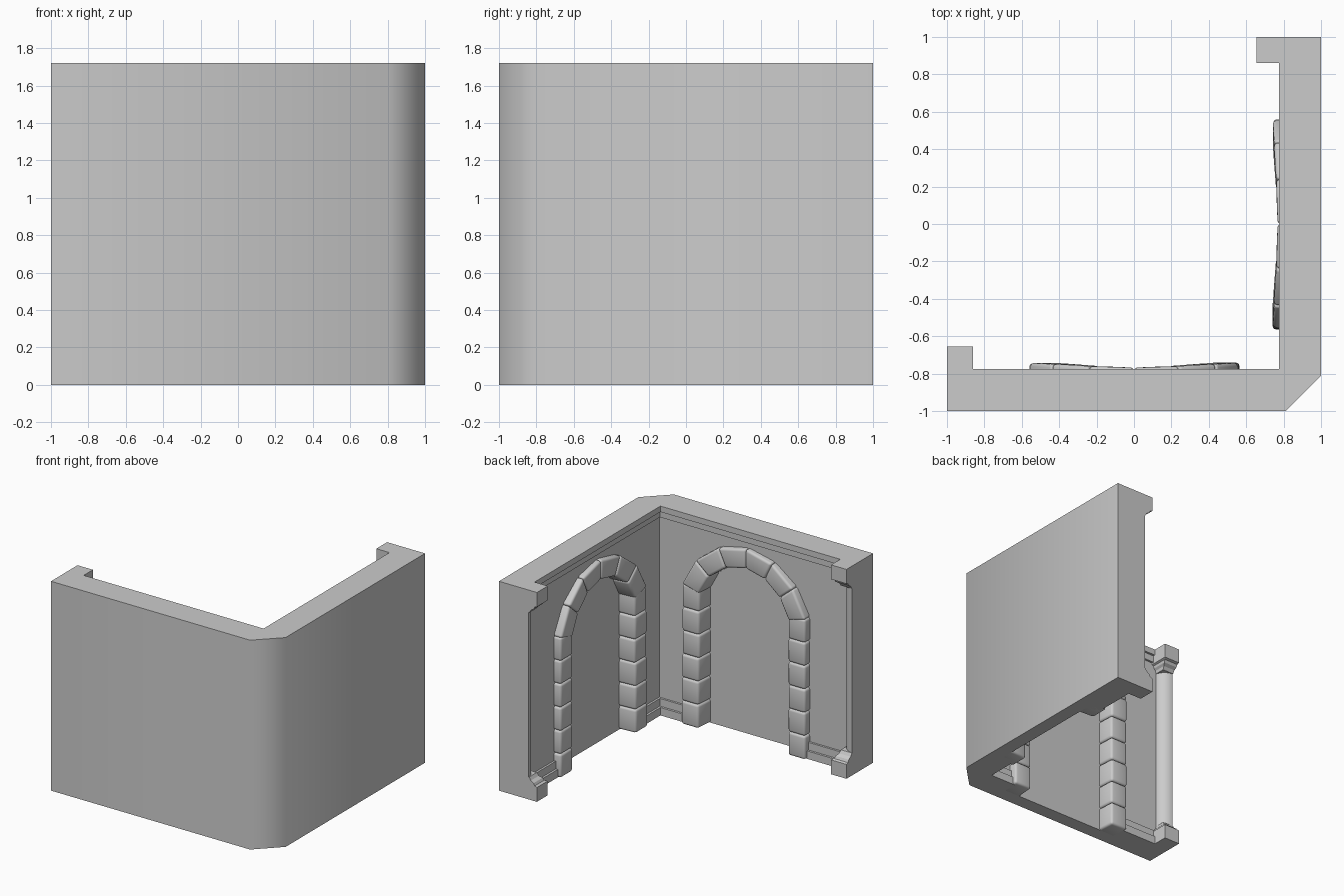
import bpy, bmesh, math, random
from math import sin, cos, radians

if "Cube" in bpy.data.objects:
    bpy.data.objects.remove(bpy.data.objects["Cube"])

random.seed(4)
H = 1.72        # wall height
FACE = 0.81     # distance of the recessed inner wall face from the centre
NICHE = 0.885   # distance of the deeper panel inside each arch


def smooth_by(ob, angle):
    bpy.ops.object.select_all(action='DESELECT')
    ob.select_set(True)
    bpy.context.view_layer.objects.active = ob
    bpy.ops.object.shade_smooth_by_angle(angle=radians(angle))


def loft(name, rings, smooth=None, bevel=0):
    """Skin equal-length rings of points into one closed solid."""
    bm = bmesh.new()
    loops = [[bm.verts.new(p) for p in ring] for ring in rings]
    n = len(rings[0])
    for a, b in zip(loops, loops[1:]):
        for i in range(n):
            j = (i + 1) % n
            bm.faces.new((a[i], a[j], b[j], b[i]))
    bm.faces.new(loops[0])
    bm.faces.new(loops[-1])
    bmesh.ops.recalc_face_normals(bm, faces=bm.faces)
    if bevel:
        bmesh.ops.bevel(bm, geom=list(bm.edges), offset=bevel, segments=3,
                        profile=0.5, affect='EDGES')
    me = bpy.data.meshes.new(name)
    bm.to_mesh(me)
    bm.free()
    ob = bpy.data.objects.new(name, me)
    bpy.context.collection.objects.link(ob)
    if smooth:
        smooth_by(ob, smooth)
    return ob


def both(name, rings, **kw):
    """Build a part on the front wall and its reflection on the right wall."""
    return (loft("front_" + name, rings, **kw),
            loft("right_" + name, [[(-y, -x, z) for x, y, z in r] for r in rings], **kw))


# L-shaped wall with chamfered outer corner
plan = [(-1, -1), (0.81, -1), (1, -0.81), (1, 1), (FACE, 1), (FACE, -FACE), (-1, -FACE)]
wall = loft("wall", [[(x, y, z) for x, y in plan] for z in (0, H)])

# Arched niches cut into the wall behind the stones
CZ = 0.99
arch = [(0.5, -0.1)] + [(0.5 * cos(radians(a)), CZ + 0.5 * sin(radians(a)))
                        for a in range(0, 181, 15)] + [(-0.5, -0.1)]
for cutter in both("niche_cutter", [[(x, y, z) for x, z in arch] for y in (-NICHE, -0.7)]):
    cutter.hide_render = True
    bpy.context.view_layer.objects.active = wall
    mod = wall.modifiers.new("niche", 'BOOLEAN')
    mod.operation, mod.object, mod.solver = 'DIFFERENCE', cutter, 'EXACT'
    bpy.ops.object.modifier_apply(modifier=mod.name)
    bpy.data.objects.remove(cutter)
smooth_by(wall, 50)


def moulding(name, profile, x0, x1=None):
    """Strip along the wall; x1=None runs it into the mitred corner."""
    both(name, [[(x0, -d, z) for d, z in profile],
                [(d if x1 is None else x1, -d, z) for d, z in profile]])


# Cornice and skirting (skirting stops at the arch)
cornice = [(0.83, H), (0.775, H), (0.775, 1.672), (0.793, 1.672),
           (0.793, 1.617), (0.83, 1.617)]
skirting = [(0.83, 0), (0.775, 0), (0.775, 0.065), (0.793, 0.065),
            (0.793, 0.128), (0.83, 0.128)]
moulding("cornice", cornice, -1)
moulding("skirting_inner", skirting, 0.52)
moulding("skirting_outer", skirting, -1, -0.52)


def stone(name, ends):
    """ends: two joints, each (outer, front inner, back inner, protrusion)."""
    rings = []
    for o, f, b, p in ends:
        back, front = -NICHE - 0.02, -FACE + p
        rings.append([(o[0], back, o[1]), (o[0], front, o[1]),
                      (f[0], front, f[1]), (b[0], back, b[1])])
    both(name, rings, smooth=40, bevel=0.019)


# Stone arches: straight jambs, then curved voussoirs
JAMB, ROWS, ARCS, A0 = 1.15, 6, 3, 16
for s in (-1, 1):
    for i in range(ROWS):
        j = random.uniform(-0.004, 0.004)
        ends = []
        for z in (i * JAMB / ROWS, (i + 1) * JAMB / ROWS):
            ends.append(((s * (0.56 + j), z), (s * (0.405 + j), z), (s * 0.395, z), 0.066 + j))
        stone("jamb_stone", ends)
    for i in range(ARCS):
        ends = []
        for k in (i, i + 1):
            a = radians(A0 + (90 - A0) * k / ARCS)
            pts = [(s * r * cos(a), CZ + r * sin(a)) for r in (0.583, 0.425, 0.415)]
            ends.append((*pts, (0.068, 0.062, 0.05, 0.042)[k]))
        stone("arch_stone", ends)

# Half columns at the free wall ends
shaft = [(-1 + 0.1 * cos(t), -0.83 + 0.1 * sin(t))
         for t in (radians(-90 + 180 * i / 20) for i in range(21))]
both("column_shaft", [[(x, y, z) for x, y in shaft] for z in (0.1, H - 0.1)], smooth=40)

# Square column base and matching capital: (width, projection, height)
steps = [(0.14, 0.12, 0), (0.14, 0.12, 0.118), (0.125, 0.1, 0.125),
         (0.12, 0.09, 0.145), (0.105, 0.065, 0.16), (0.1, 0.05, 0.185)]
for name, flip in (("column_base", False), ("column_capital", True)):
    rings = []
    for w, p, z in steps:
        z = H - z if flip else z
        y = -0.775 + p
        rings.append([(-1, -0.83, z), (-1 + w, -0.83, z), (-1 + w, y, z), (-1, y, z)])
    both(name, rings)
